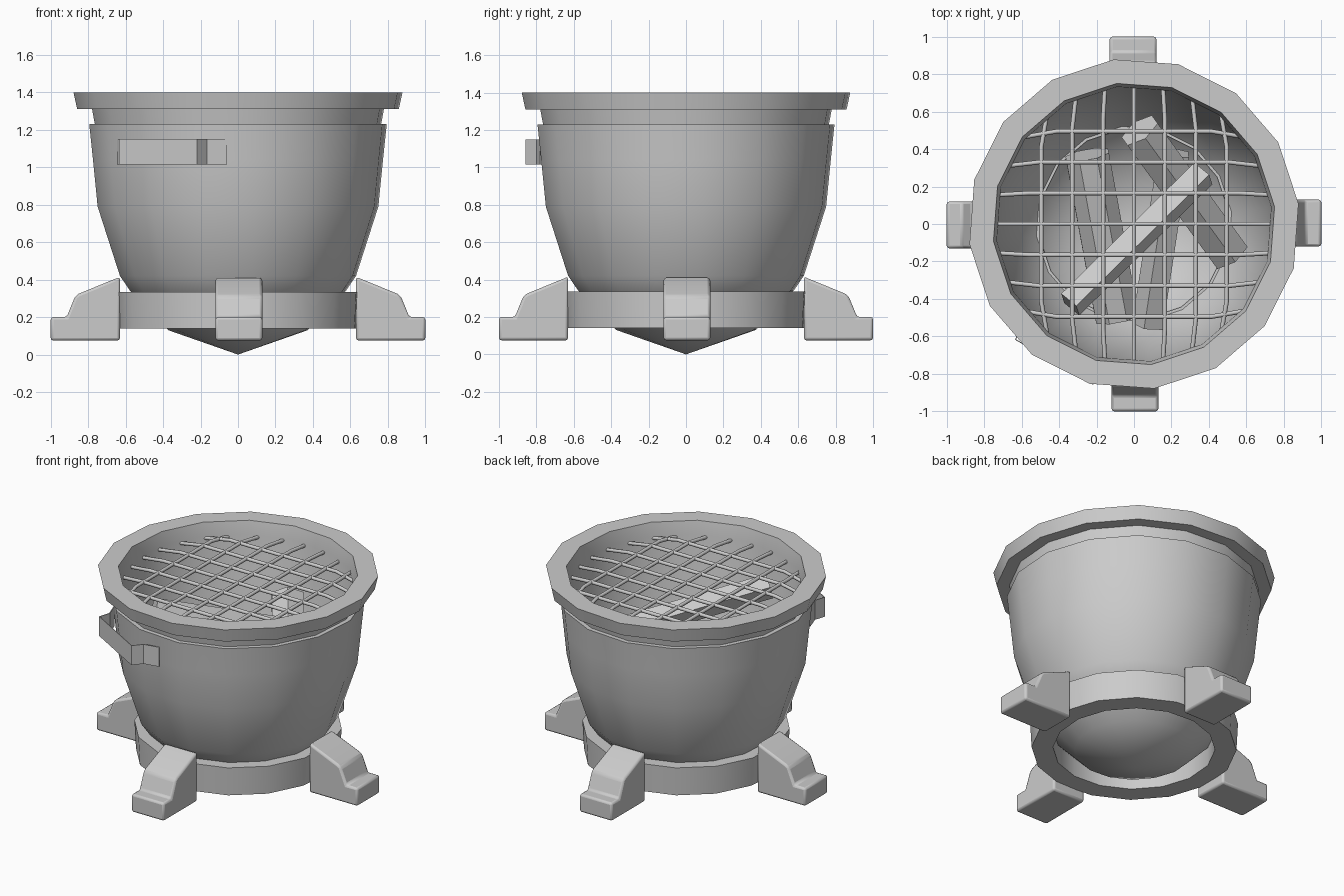
import bpy, bmesh, math
from mathutils import Vector, Matrix

if "Cube" in bpy.data.objects:
    bpy.data.objects.remove(bpy.data.objects["Cube"])

SIDES = 16
OFFSET = math.radians(7)


def add_mesh(name, bm, smooth=True):
    bmesh.ops.remove_doubles(bm, verts=bm.verts, dist=1e-5)
    bmesh.ops.recalc_face_normals(bm, faces=bm.faces)
    me = bpy.data.meshes.new(name)
    bm.to_mesh(me)
    bm.free()
    ob = bpy.data.objects.new(name, me)
    bpy.context.collection.objects.link(ob)
    if smooth:
        bpy.ops.object.select_all(action='DESELECT')
        ob.select_set(True)
        bpy.context.view_layer.objects.active = ob
        bpy.ops.object.shade_smooth_by_angle(angle=math.radians(30))
    return ob


def lathe(name, profile, closed=False):
    bm = bmesh.new()
    rings = []
    for r, z in profile:
        if r == 0:
            rings.append([bm.verts.new((0, 0, z))] * SIDES)
        else:
            angles = [OFFSET + 2 * math.pi * i / SIDES for i in range(SIDES)]
            rings.append([bm.verts.new((r * math.cos(a), r * math.sin(a), z)) for a in angles])
    pairs = list(zip(rings, rings[1:]))
    if closed:
        pairs.append((rings[-1], rings[0]))
    for lo, hi in pairs:
        for i in range(SIDES):
            j = (i + 1) % SIDES
            corners = list(dict.fromkeys([lo[i], lo[j], hi[j], hi[i]]))
            bm.faces.new(corners)
    return add_mesh(name, bm)


# Fire bowl: outer shell with lip, flared rim and hollow inside
lathe("fire_bowl", [
    (0, 0), (0.375, 0.13), (0.58, 0.34), (0.635, 0.42), (0.755, 0.79), (0.78, 1.04),
    (0.80, 1.23), (0.77, 1.23), (0.785, 1.31), (0.865, 1.31), (0.885, 1.40),
    (0.756, 1.40), (0.738, 1.31), (0.715, 0.80), (0.57, 0.38), (0.36, 0.17), (0, 0.05)])

# Base ring
lathe("base_ring", [(0.645, 0.14), (0.655, 0.335), (0.51, 0.335), (0.51, 0.14)], closed=True)

# Four stepped feet
foot_profile = [(0.63, 0.075), (1.0, 0.075), (1.0, 0.20), (0.915, 0.20),
                (0.87, 0.31), (0.85, 0.325), (0.63, 0.415)]
for k, side in enumerate(("right", "back", "left", "front")):
    bm = bmesh.new()
    face = bm.faces.new([bm.verts.new((x, -0.12, z)) for x, z in foot_profile])
    ext = bmesh.ops.extrude_face_region(bm, geom=[face])
    moved = [g for g in ext["geom"] if isinstance(g, bmesh.types.BMVert)]
    bmesh.ops.translate(bm, verts=moved, vec=(0, 0.25, 0))
    bmesh.ops.rotate(bm, verts=bm.verts, matrix=Matrix.Rotation(k * math.pi / 2, 3, 'Z'))
    foot = add_mesh(side + "_foot", bm)
    bevel = foot.modifiers.new("edge_bevel", 'BEVEL')
    bevel.width = 0.014
    bevel.segments = 2

# Bent strap handle on the front left
n = Vector((-0.5, -0.866, 0))
t = Vector((0.866, -0.5, 0))
strap = [(-0.338, 0.705), (-0.257, 0.775), (-0.24, 0.853),
         (0.24, 0.853), (0.257, 0.775), (0.338, 0.705)]
bm = bmesh.new()
cols = []
for u, v in strap:
    p = t * u + n * v
    cols.append([bm.verts.new(p + Vector((0, 0, z))) for z in (1.015, 1.15)])
for a, b in zip(cols, cols[1:]):
    bm.faces.new([a[0], b[0], b[1], a[1]])
handle = add_mesh("strap_handle", bm, smooth=False)
thick = handle.modifiers.new("thickness", 'SOLIDIFY')
thick.thickness = 0.006

# Grate: crossed bars whose ends bend slightly inward and down
cu = bpy.data.curves.new("grate", 'CURVE')
cu.dimensions = '3D'
cu.bevel_depth = 0.012
cu.bevel_resolution = 1
for i in range(-3, 4):
    c = i * 0.165
    c_end = c * 0.94
    length = math.sqrt(0.745 ** 2 - c_end ** 2)
    mid = length - 0.17
    for flip in (False, True):
        sp = cu.splines.new('POLY')
        sp.points.add(3)
        path = [(-length, c_end, 1.295), (-mid, c, 1.315), (mid, c, 1.315), (length, c_end, 1.295)]
        for pt, (x, y, z) in zip(sp.points, path):
            pt.co = (y, x, z, 1) if flip else (x, y, z, 1)
grate = bpy.data.objects.new("grate", cu)
bpy.context.collection.objects.link(grate)
bpy.ops.object.select_all(action='DESELECT')
grate.select_set(True)
bpy.context.view_layer.objects.active = grate
bpy.ops.object.convert(target='MESH')


# Firewood: faceted logs leaning inside the bowl
def log(name, a, b, radius, sides, spin):
    a, b = Vector(a), Vector(b)
    d = b - a
    bm = bmesh.new()
    bmesh.ops.create_cone(bm, cap_ends=True, segments=sides, radius1=radius,
                          radius2=radius, depth=d.length)
    m = (Matrix.Translation((a + b) / 2) @ d.to_track_quat('Z', 'Y').to_matrix().to_4x4()
         @ Matrix.Rotation(math.radians(spin), 4, 'Z'))
    bmesh.ops.transform(bm, matrix=m, verts=bm.verts)
    add_mesh(name, bm, smooth=False)


log("log_left", (-0.25, 0.37, 0.72), (-0.09, -0.50, 0.50), 0.125, 8, 22)
log("log_centre", (0.22, 0.38, 0.82), (0.08, -0.54, 0.54), 0.09, 5, 15)
log("log_right", (0.03, 0.50, 1.03), (0.51, -0.16, 0.60), 0.115, 6, 0)
log("log_top", (-0.34, -0.43, 1.22), (0.37, 0.27, 0.98), 0.08, 4, 20)
